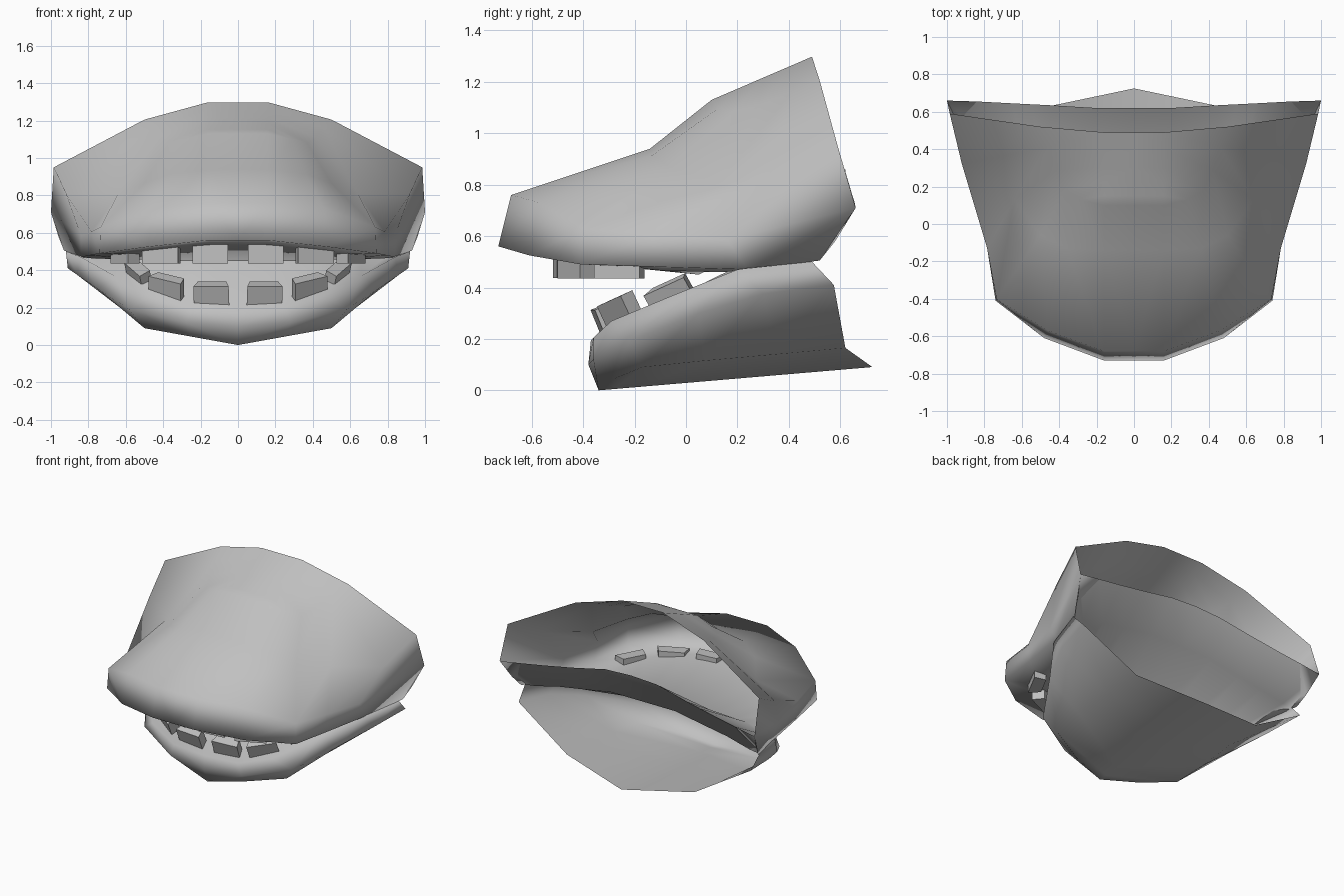
import bpy, bmesh, math
from mathutils import Matrix, Vector

if "Cube" in bpy.data.objects:
    bpy.data.objects.remove(bpy.data.objects["Cube"])

skin = bpy.data.materials.new("warm_grey")
skin.diffuse_color = (0.53, 0.53, 0.53, 1)
skin.use_nodes = True
skin.node_tree.nodes["Principled BSDF"].inputs["Base Color"].default_value = skin.diffuse_color


def finish(name, bm, angle):
    """Turn a half-model into a mirrored, smooth-shaded object."""
    me = bpy.data.meshes.new(name)
    bm.to_mesh(me)
    bm.free()
    me.materials.append(skin)
    ob = bpy.data.objects.new(name, me)
    bpy.context.collection.objects.link(ob)
    mod = ob.modifiers.new("mirror", 'MIRROR')
    mod.use_clip = True
    for o in bpy.context.selected_objects:
        o.select_set(False)
    ob.select_set(True)
    bpy.context.view_layer.objects.active = ob
    bpy.ops.object.shade_smooth_by_angle(angle=math.radians(angle))
    return ob


def skin_rows(name, rows, flip=False, angle=110):
    """Sheet stretched over rows of points, running from centre to back."""
    bm = bmesh.new()
    grid = [[bm.verts.new(p) for p in row] for row in rows]
    for a, b in zip(grid, grid[1:]):
        for i in range(len(a) - 1):
            quad = [a[i], a[i + 1], b[i + 1], b[i]]
            bm.faces.new(quad[::-1] if flip else quad)
    bmesh.ops.remove_doubles(bm, verts=bm.verts, dist=0.001)
    return finish(name, bm, angle)


# Upper jaw skin: lip, snout edge, cheek, brow, crown, centre line
upper_lip = [(0, -.73, .56), (.16, -.73, .56), (.48, -.61, .525), (.74, -.41, .49),
             (.79, -.1, .48), (.84, .24, .47), (.93, .52, .505)]
snout_edge = [(0, -.68, .76), (.16, -.68, .76), (.46, -.57, .73), (.735, -.4, .63),
              (.785, -.13, .605), (.84, .16, .585), (1, .66, .71)]
cheek = [(0, -.14, .94), (.16, -.14, .94), (.36, -.13, .915), (.5, -.06, .865),
         (.64, .13, .81), (.92, .32, .81), (.985, .59, .95)]
brow = [(0, .1, 1.13), (.16, .1, 1.13), (.29, .13, 1.1), (.37, .18, 1.08),
        (.42, .29, 1.11), (.46, .41, 1.16), (.5, .52, 1.205)]
crown_y = [.1, .1, .15, .22, .3, .4, .49]
crown = [(0 if i == 0 else .16, y, 1.13 + (y - .1) * .43) for i, y in enumerate(crown_y)]
centre = [(0, y, z) for x, y, z in crown]

# Palate: from the throat crest over the sagging roof to the upper lip
back_roof = [(0, .62, .86), (.2, .62, .85), (.45, .635, .8), (.55, .64, .783),
             (.65, .645, .765), (.84, .655, .735), (1, .66, .71)]
mid_roof = [(0, .05, .45), (.12, .05, .45), (.28, .05, .45), (.42, .05, .45),
            (.52, .07, .46), (.7, .2, .48), (.96, .58, .58)]
front_roof = [(0, -.5, .535), (.15, -.5, .535), (.35, -.44, .515), (.55, -.3, .485),
              (.62, -.08, .465), (.75, .15, .46), (.93, .52, .505)]
skin_rows("upper_jaw", [back_roof, mid_roof, front_roof, upper_lip,
                        snout_edge, cheek, brow, crown, centre])

# Lower jaw skin: lip, bulge, bottom edge, keel
lower_lip = [(0, -.37, .195), (.25, -.36, .205), (.47, -.29, .27), (.66, -.05, .37),
             (.84, .2, .47), (.92, .49, .5)]
bulge = [(0, -.38, .1), (.28, -.36, .12), (.58, -.22, .19), (.75, .05, .3),
         (.86, .3, .375), (.91, .575, .41)]
bottom = [(0, -.34, 0), (.25, -.28, .045), (.5, -.17, .09), (.52, .07, .115),
          (.51, .35, .14), (.5, .62, .165)]
keel = [(0, y, (y + .34) * .085) for y in (-.34, -.28, -.17, .1, .4, .725)]

# Mouth floor: rises from the lower lip to the throat, then to the back crest
throat = [(0, .48, .62), (.25, .48, .62), (.48, .48, .58), (.66, .48, .55),
          (.84, .49, .51), (.92, .49, .5)]
crest = [(0, .62, .86), (.2, .62, .85), (.45, .635, .8), (.65, .645, .765),
         (.84, .655, .735), (1, .66, .71)]
skin_rows("lower_jaw", [crest, throat, lower_lip, bulge, bottom, keel], flip=True)


def tooth(name, loc, size, turn, lean, roll):
    """Block tooth with a slightly narrower back, and its mirrored twin."""
    bm = bmesh.new()
    bmesh.ops.create_cube(bm, size=1)
    for v in bm.verts:
        if v.co.y > 0:
            v.co.x *= .8
    m = (Matrix.Translation(loc) @ Matrix.Rotation(math.radians(turn), 4, 'Z')
         @ Matrix.Rotation(math.radians(-roll), 4, 'Y')
         @ Matrix.Rotation(math.radians(lean), 4, 'X') @ Matrix.Diagonal(Vector(size + (1,))))
    bm.transform(m)
    finish(name, bm, 30)


# Teeth along both jaws
for i, (loc, w, turn, h) in enumerate([((.145, -.47, .497), .19, 5, .12),
                                       ((.4, -.42, .487), .21, 25, .105),
                                       ((.6, -.25, .475), .2, 62, .08)]):
    tooth("upper_tooth_%d" % (i + 1), loc, (w, .08, h), turn, 0, 0)
for i, (loc, w, turn, roll) in enumerate([((.14, -.31, .275), .19, 5, 0),
                                          ((.375, -.25, .31), .2, 28, 12),
                                          ((.53, -.06, .385), .19, 62, 22)]):
    tooth("lower_tooth_%d" % (i + 1), loc, (w, .07, .11 if i < 2 else .07), turn, 22, roll)
